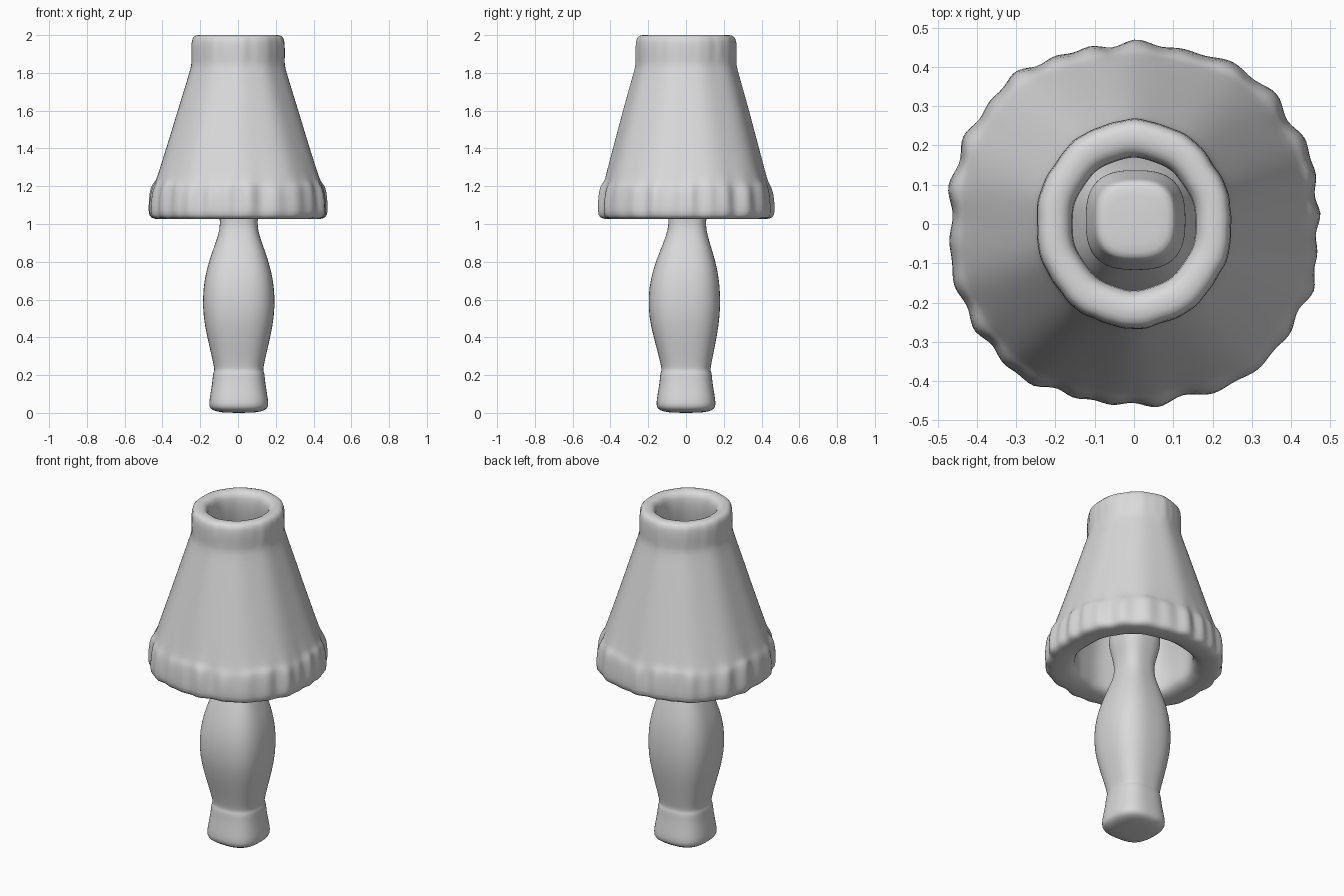
import bpy
import bmesh
from math import sin, cos, pi

if "Cube" in bpy.data.objects:
    bpy.data.objects.remove(bpy.data.objects["Cube"], do_unlink=True)

COLOUR = (0.7, 0.7, 0.7, 1)
grey = bpy.data.materials.new("plain_grey")
grey.use_nodes = True
grey.diffuse_color = COLOUR
grey.node_tree.nodes["Principled BSDF"].inputs["Base Color"].default_value = COLOUR


def loft(name, rows, sides, point, closed):
    """Skin rings of points; closed joins the last ring to the first."""
    bm = bmesh.new()
    rings = [[bm.verts.new(point(row, 2 * pi * i / sides)) for i in range(sides)]
             for row in rows]
    pairs = list(zip(rings, rings[1:]))
    if closed:
        pairs.append((rings[-1], rings[0]))
    else:
        bm.faces.new(rings[0])
        bm.faces.new(rings[-1])
    for a, b in pairs:
        for i in range(sides):
            j = (i + 1) % sides
            bm.faces.new((a[i], a[j], b[j], b[i]))
    bmesh.ops.recalc_face_normals(bm, faces=bm.faces)
    for face in bm.faces:
        face.smooth = True
    mesh = bpy.data.meshes.new(name)
    bm.to_mesh(mesh)
    bm.free()
    mesh.materials.append(grey)
    obj = bpy.data.objects.new(name, mesh)
    bpy.context.collection.objects.link(obj)
    mod = obj.modifiers.new("smooth", "SUBSURF")
    mod.levels = mod.render_levels = 1


def stem_point(row, a):
    """Rounded square section."""
    r, z, y = row
    p = 2.8
    k = r / (abs(cos(a)) ** p + abs(sin(a)) ** p) ** (1 / p)
    return (k * cos(a) + 0.004, k * sin(a) + y, z)


def shade_point(row, a):
    """Slightly squared round section with uneven gathers near the hem."""
    r, z, gather = row
    ripple = sin(26 * a + 1.5 * sin(3 * a)) + 0.6 * sin(17 * a + 1)
    # the collar is rounder, and a little deeper than wide
    t = min(max((z - 1.2) / 0.65, 0), 1)
    corner = 0.02 * (1 - t) * cos(4 * a) + 0.008 * cos(10 * a)
    k = r * (1 - corner) + 0.007 * gather * ripple
    # the top edge of the hem wanders up and down
    lift = 0.008 * gather * sin(7 * a) if 1.15 < z < 1.23 else 0
    return (k * cos(a) * (1.01 - 0.04 * t), k * sin(a) * (0.985 + 0.05 * t), z + lift)


# turned stem: radius, height, y offset
stem_rows = [
    (0.06, 0.0, 0), (0.12, 0.006, 0), (0.153, 0.022, 0), (0.158, 0.05, 0),
    (0.15, 0.1, 0), (0.14, 0.16, 0), (0.137, 0.2, 0), (0.134, 0.215, 0),
    (0.128, 0.226, 0), (0.134, 0.26, 0), (0.157, 0.36, -0.003),
    (0.18, 0.46, -0.007), (0.191, 0.56, -0.009), (0.188, 0.66, -0.008),
    (0.171, 0.76, -0.004), (0.138, 0.86, 0.001), (0.108, 0.94, 0.005),
    (0.097, 1.0, 0.006), (0.104, 1.06, 0.008), (0.12, 1.12, 0.01),
    (0.129, 1.17, 0.01), (0.125, 1.21, 0.01), (0.112, 1.26, 0.01),
    (0.104, 1.31, 0.01), (0.097, 1.328, 0.01), (0.07, 1.333, 0.01),
]
loft("lamp_stem", stem_rows, 40, stem_point, False)

# thick shade, outside then inside: radius, height, gather strength
shade_rows = [
    (0.345, 1.032, 0.1), (0.4, 1.024, 0.2), (0.453, 1.026, 0.6),
    (0.477, 1.042, 0.9), (0.475, 1.1, 1.2), (0.468, 1.17, 1.3),
    (0.458, 1.203, 0.9), (0.445, 1.222, 0.3), (0.433, 1.26, 0),
    (0.374, 1.45, 0), (0.311, 1.66, 0), (0.267, 1.8, 0), (0.255, 1.845, 0),
    (0.257, 1.88, 0.15), (0.257, 1.95, 0.15), (0.251, 1.988, 0.1),
    (0.23, 2.001, 0), (0.192, 2.001, 0), (0.168, 1.985, 0),
    (0.16, 1.94, 0), (0.165, 1.85, 0), (0.215, 1.66, 0),
    (0.272, 1.43, 0), (0.322, 1.22, 0), (0.318, 1.12, 0), (0.312, 1.06, 0),
]
loft("lamp_shade", shade_rows, 104, shade_point, True)
